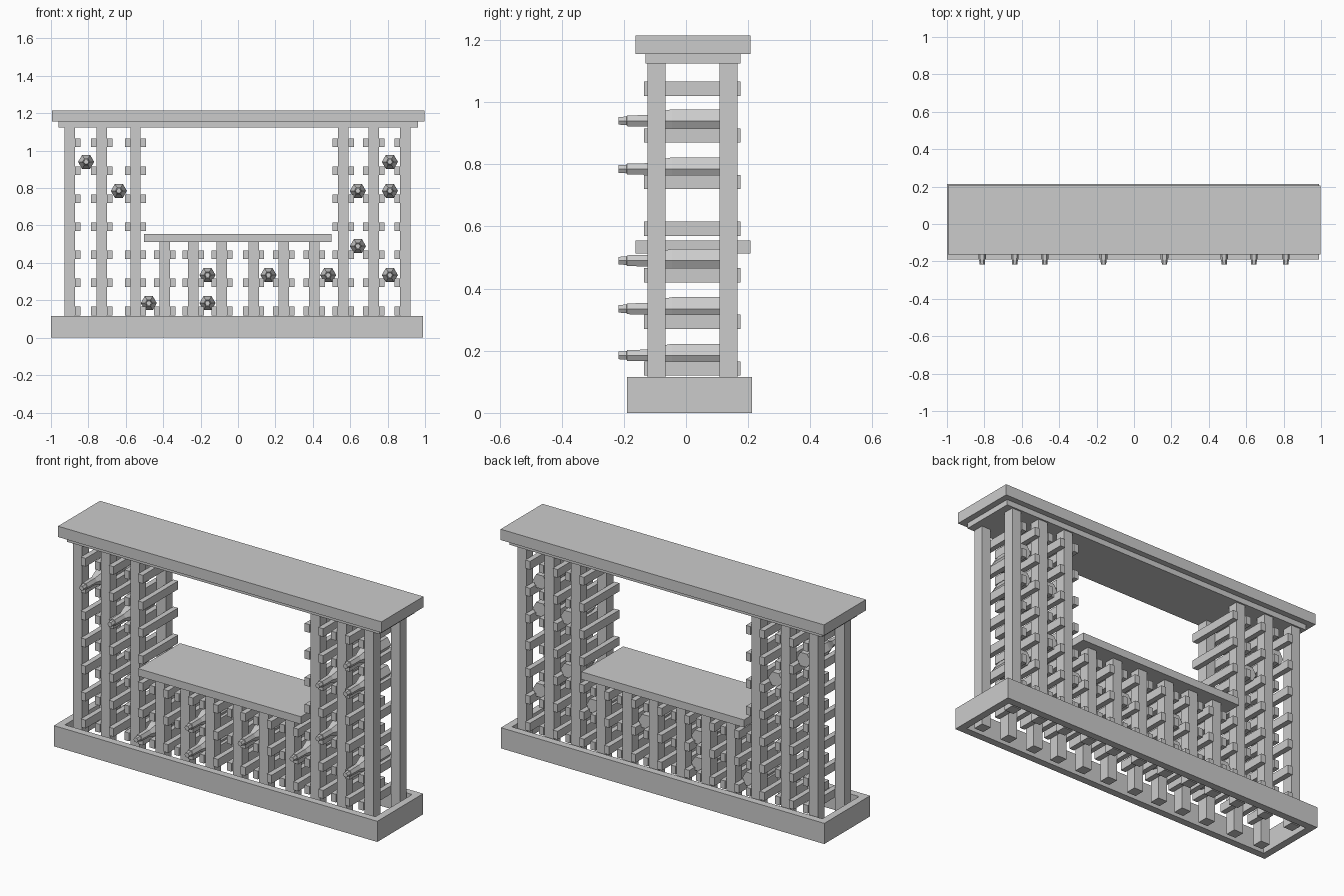
import bpy
import math
from mathutils import Matrix

cube = bpy.data.objects.get("Cube")
if cube:
    bpy.data.objects.remove(cube, do_unlink=True)

grey = bpy.data.materials.new("plain_grey")
grey.use_nodes = True
colour = (0.6, 0.6, 0.6, 1)
grey.diffuse_color = colour
for node in grey.node_tree.nodes:
    if node.type == 'BSDF_PRINCIPLED':
        node.inputs["Base Color"].default_value = colour


def mesh_object(name, verts, faces):
    mesh = bpy.data.meshes.new(name)
    mesh.from_pydata(verts, [], faces)
    mesh.materials.append(grey)
    obj = bpy.data.objects.new(name, mesh)
    bpy.context.collection.objects.link(obj)
    return obj


BOX_FACES = [(0, 1, 3, 2), (4, 6, 7, 5), (0, 4, 5, 1),
             (2, 3, 7, 6), (0, 2, 6, 4), (1, 5, 7, 3)]


def box(name, xs, ys, zs):
    return mesh_object(name, [(x, y, z) for x in xs for y in ys for z in zs], BOX_FACES)


# Base: four boards set on edge, open inside
X0, X1, Y0, Y1, BASE_TOP, WALL = -1.0, 0.99, -0.19, 0.213, 0.115, 0.04
box("base_front_board", (X0, X1), (Y0, Y0 + WALL), (0, BASE_TOP))
box("base_back_board", (X0, X1), (Y1 - WALL, Y1), (0, BASE_TOP))
box("base_right_board", (X0, X0 + WALL), (Y0 + WALL, Y1 - WALL), (0, BASE_TOP))
box("base_left_board", (X1 - WALL, X1), (Y0 + WALL, Y1 - WALL), (0, BASE_TOP))

# Top board with its moulding, and the low counter
box("top_board", (-0.994, 0.996), (-0.162, 0.207), (1.155, 1.215))
box("top_moulding", (-0.96, 0.962), (-0.13, 0.175), (1.125, 1.155))
box("counter", (-0.502, 0.5), (-0.162, 0.207), (0.513, 0.555))

# Posts in front and back pairs, with bottle rails on both sides
POSTS = [-0.9, -0.728, -0.548, -0.392, -0.24, -0.086,
         0.083, 0.245, 0.408, 0.562, 0.725, 0.894]
HALF, RAIL = 0.028, 0.029
for i, x in enumerate(POSTS):
    tall = i < 3 or i > 8
    top = 1.125 if tall else 0.513
    for side, y in (("front", -0.124), ("back", 0.108)):
        box(f"{side}_post_{i}", (x - HALF, x + HALF), (y, y + 0.058), (0, top))
    for level in range(7 if tall else 3):
        z = 0.12 + 0.15 * level
        if i > 0:
            box("rail_right", (x - HALF - RAIL, x - HALF), (-0.135, 0.175), (z, z + 0.046))
        if i < len(POSTS) - 1:
            box("rail_left", (x + HALF, x + HALF + RAIL), (-0.135, 0.175), (z, z + 0.046))

# Six-sided bottle: (y, radius) profile from lip to base
PROFILE = [(-0.217, 0.014), (-0.191, 0.016), (-0.19, 0.02), (-0.11, 0.022),
           (-0.065, 0.039), (-0.045, 0.043), (0.125, 0.043)]
SIDES = 6


def bottle(x, z):
    verts, faces = [], []
    for y, r in PROFILE:
        for k in range(SIDES):
            a = 2 * math.pi * k / SIDES
            verts.append((r * math.cos(a), y, r * math.sin(a)))
    last = len(PROFILE) - 1
    for j in range(last):
        for k in range(SIDES):
            n = (k + 1) % SIDES
            a, b = j * SIDES, (j + 1) * SIDES
            faces.append((a + k, b + k, b + n, a + n))
    faces.append(tuple(range(SIDES)))
    faces.append(tuple(last * SIDES + k for k in reversed(range(SIDES))))
    obj = mesh_object("bottle", verts, faces)
    obj.data.transform(Matrix.Translation((x, 0, z)))


for x, z in [(-0.812, 0.94), (-0.637, 0.785), (-0.477, 0.185), (-0.163, 0.335),
             (-0.163, 0.185), (0.163, 0.335), (0.482, 0.335), (0.641, 0.785),
             (0.641, 0.49), (0.812, 0.94), (0.812, 0.785), (0.812, 0.335)]:
    bottle(x, z)
